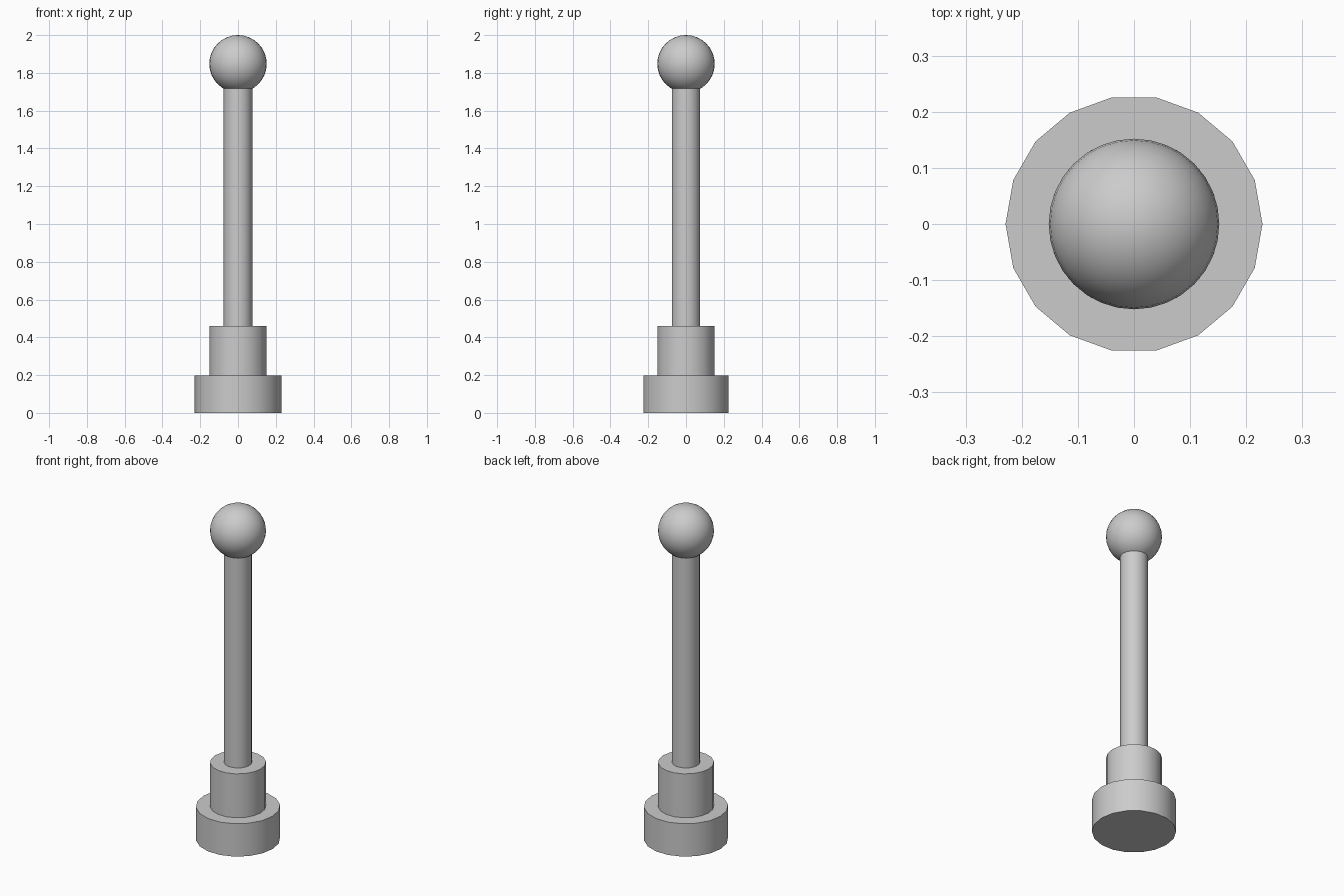
import bpy
import math

cube = bpy.data.objects.get("Cube")
if cube:
    bpy.data.objects.remove(cube, do_unlink=True)

SIDES = 18

grey = bpy.data.materials.new("light_grey")
grey.use_nodes = True
colour = (0.6, 0.6, 0.6, 1)
grey.diffuse_color = colour
grey.node_tree.nodes["Principled BSDF"].inputs["Base Color"].default_value = colour


def finish(name):
    obj = bpy.context.object
    obj.name = name
    obj.data.materials.append(grey)
    bpy.ops.object.shade_smooth_by_angle(angle=math.radians(35))


def cylinder(name, radius, bottom, top):
    # Turned a quarter so that a corner lies on the x axis
    bpy.ops.mesh.primitive_cylinder_add(
        vertices=SIDES, radius=radius, depth=top - bottom,
        location=(0, 0, (bottom + top) / 2), rotation=(0, 0, math.pi / 2))
    bpy.ops.object.transform_apply(location=False, rotation=True, scale=False)
    finish(name)


# Stepped foot and slim shaft
cylinder("base", 0.229, 0, 0.197)
cylinder("collar", 0.152, 0.197, 0.46)
cylinder("shaft", 0.076, 0.46, 1.75)

# Round knob on top
bpy.ops.mesh.primitive_uv_sphere_add(
    segments=32, ring_count=16, radius=0.152, location=(0, 0, 1.848))
finish("knob")
